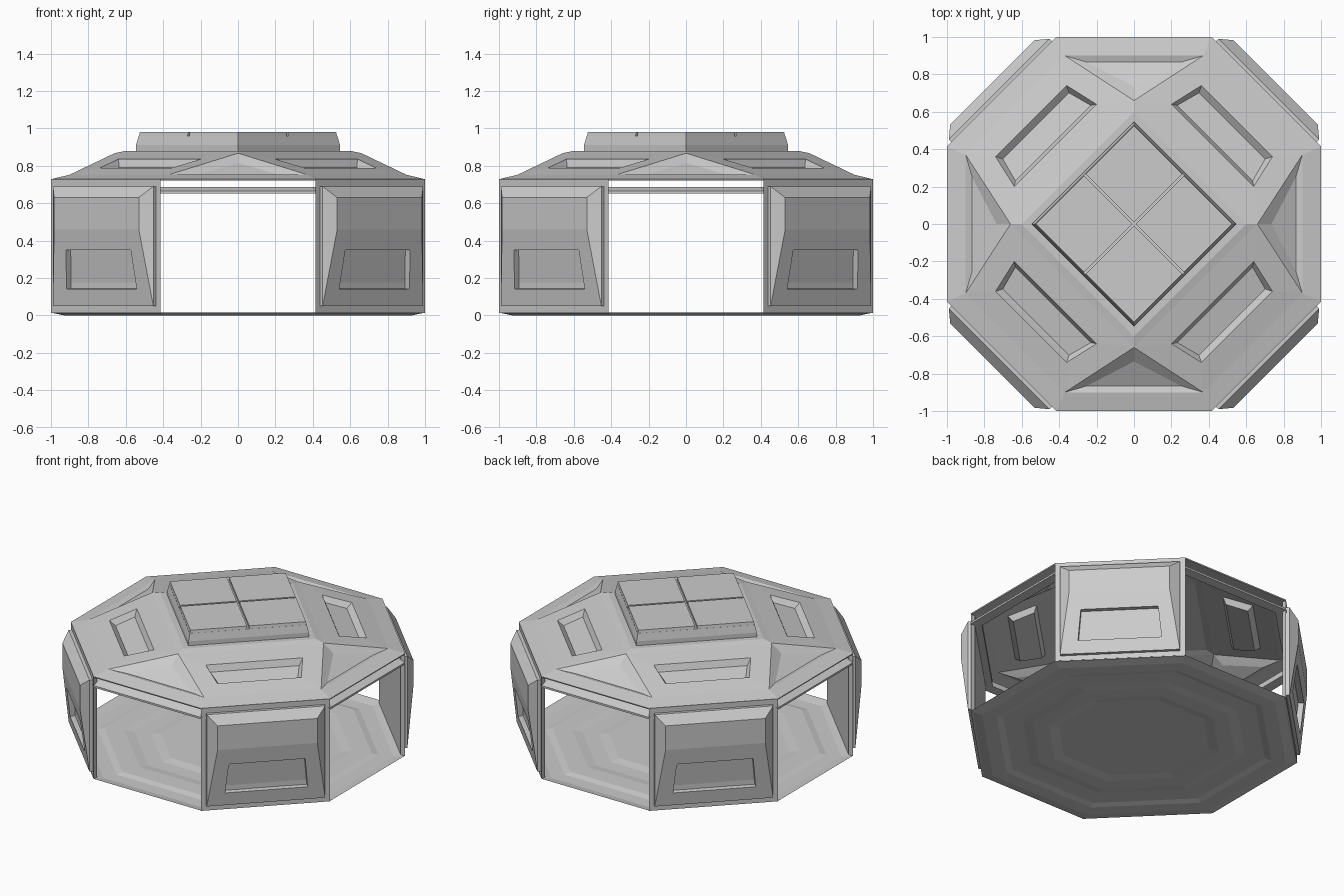
import bpy, bmesh
from math import radians, sqrt, tan, pi
from mathutils import Matrix, Vector

if "Cube" in bpy.data.objects:
    bpy.data.objects.remove(bpy.data.objects["Cube"])

R2 = sqrt(2)
T = tan(pi / 8)


def build(name, parts, angles, up=False):
    """Join (points, faces) parts, each repeated about z at the given angles."""
    bm = bmesh.new()
    for (pts, faces), offs in zip(parts, angles):
        for a in offs:
            rot = Matrix.Rotation(radians(a), 3, 'Z')
            vs = [bm.verts.new(rot @ Vector(p)) for p in pts]
            for f in faces:
                bm.faces.new([vs[i] for i in f])
    bmesh.ops.remove_doubles(bm, verts=bm.verts, dist=0.001)
    bmesh.ops.recalc_face_normals(bm, faces=bm.faces)
    if up and sum(f.normal.z * f.calc_area() for f in bm.faces) < 0:
        bmesh.ops.reverse_faces(bm, faces=bm.faces)
    me = bpy.data.meshes.new(name)
    bm.to_mesh(me)
    bm.free()
    ob = bpy.data.objects.new(name, me)
    bpy.context.collection.objects.link(ob)
    return ob


def loft(loops, cap_start=True, cap_end=True, closed=False):
    """Skin a list of equal-length loops."""
    n, m = len(loops[0]), len(loops)
    pts = [p for l in loops for p in l]
    faces = []
    for k in range(m if closed else m - 1):
        a, b = k * n, ((k + 1) % m) * n
        faces += [(a + i, a + (i + 1) % n, b + (i + 1) % n, b + i) for i in range(n)]
    if cap_start and not closed:
        faces.append(tuple(range(n)))
    if cap_end and not closed:
        faces.append(tuple(range((m - 1) * n, m * n)))
    return pts, faces


def octagon(r, z):
    t = r * T
    return [(r, -t, z), (r, t, z), (t, r, z), (-t, r, z),
            (-r, t, z), (-r, -t, z), (-t, -r, z), (t, -r, z)]


def rect(x0, x1, y0, y1, z):
    return [(x0, y0, z), (x1, y0, z), (x1, y1, z), (x0, y1, z)]


DIAG = [45, 135, 225, 315]
SIDE = [0, 90, 180, 270]

# Floor: shallow stepped octagonal plate
profile = [(1, .015), (.93, 0), (.84, 0), (.80, .01), (.68, .01),
           (.62, .002), (.52, .002), (.46, .012)]
build("floor_plate", [loft([octagon(r, z) for r, z in profile], cap_start=False)],
      [[0]], up=True)

# Ring beam under the roof edge
ring = [(1.0, .652), (1.0, .665), (.945, .687), (.93, .687), (.93, .652)]
build("ceiling_ring", [loft([octagon(r, z) for r, z in ring], closed=True)], [[0]])


# Corner walls: slab with a bulging outer panel and a recessed window
def slab_loop(z):
    return [(.975, -.389, z), (.999, -T, z), (.999, T, z), (.975, .389, z)]


def panel():
    def q(n, u, z0, z1, n0=None, u0=None):
        n0, u0 = n0 or n, u0 or u
        return [(n0, -u0, z0), (n0, u0, z0), (n, u, z1), (n, -u, z1)]
    back = q(.99, .38, .05, .69)
    base = q(1.02, .38, .05, .69)
    face = q(1.07, .32, .46, .63)
    rim = q(1.0566, .245, .14, .35, 1.031, .265)
    floor = [(x - .036, y, z + .004) for x, y, z in rim]
    pts = back + base + face + rim + floor
    faces = [(0, 1, 2, 3)]
    faces += [(i, (i + 1) % 4, 4 + (i + 1) % 4, 4 + i) for i in range(4)]
    faces += [(5, 6, 10, 9), (6, 7, 11, 10), (7, 4, 8, 11), (8, 9, 10, 11)]
    slope = [4, 5, 9, 8]                       # lower slope, framed around the window
    for i in range(4):
        j = (i + 1) % 4
        faces.append((slope[i], slope[j], 12 + j, 12 + i))
        faces.append((12 + i, 12 + j, 16 + j, 16 + i))
    faces.append((16, 17, 18, 19))
    return pts, faces


for label, a in zip(("back_right", "back_left", "front_left", "front_right"), DIAG):
    build("wall_slab_" + label, [loft([slab_loop(.012), slab_loop(.728)])], [[a]])
    build("wall_panel_" + label, [panel()], [[a]])

# Roof: four diagonal slopes with window recesses
bn, bu = (.9 + .37) / R2, (.9 - .37) / R2
cn, dn = .66 / R2, .6 / R2
half = [(1, T, .728), (bn, bu, .752), (cn, cn, .867), (dn, dn, .88),
        (.778, .269, .787), (.594, .311, .835),
        (.742, .250, .757), (.612, .285, .791)]
pts = half + [(x, -y, z) for x, y, z in half]
slope = (pts, [(0, 8, 9, 1), (1, 9, 12, 4), (1, 4, 5, 2), (9, 10, 13, 12),
               (2, 5, 13, 10), (2, 10, 11, 3),
               (4, 12, 14, 6), (12, 13, 15, 14), (13, 5, 7, 15), (5, 4, 6, 7),
               (6, 14, 15, 7)])
# Triangular notches above the openings
notch = ([(1, -T, .728), (1, T, .728), (.9, -.37, .752), (.9, .37, .752), (.66, 0, .867),
          (.865, -.25, .742), (.865, .25, .742), (.735, 0, .815)],
         [(0, 1, 3, 2), (2, 3, 6, 5), (3, 4, 7, 6), (4, 2, 5, 7), (5, 6, 7)])
# Flat deck on top
deck = ([(.6, 0, .88), (0, .6, .88), (-.6, 0, .88), (0, -.6, .88)], [(0, 1, 2, 3)])
roof = build("roof_shell", [slope, notch, deck], [DIAG, SIDE, [0]], up=True)
mod = roof.modifiers.new("thickness", 'SOLIDIFY')
mod.thickness = .008
mod.offset = -1

# Raised roof block and its four cover tiles
s = .386
build("roof_block", [loft([rect(-s, s, -s, s, .875), rect(-s, s, -s, s, .91),
                           rect(-.375, .375, -.375, .375, .96)])], [[45]])
g = .007
tile = loft([rect(g, .375, g, .375, .955), rect(g, .371, g, .371, .98)])
build("roof_tiles", [tile], [DIAG])
